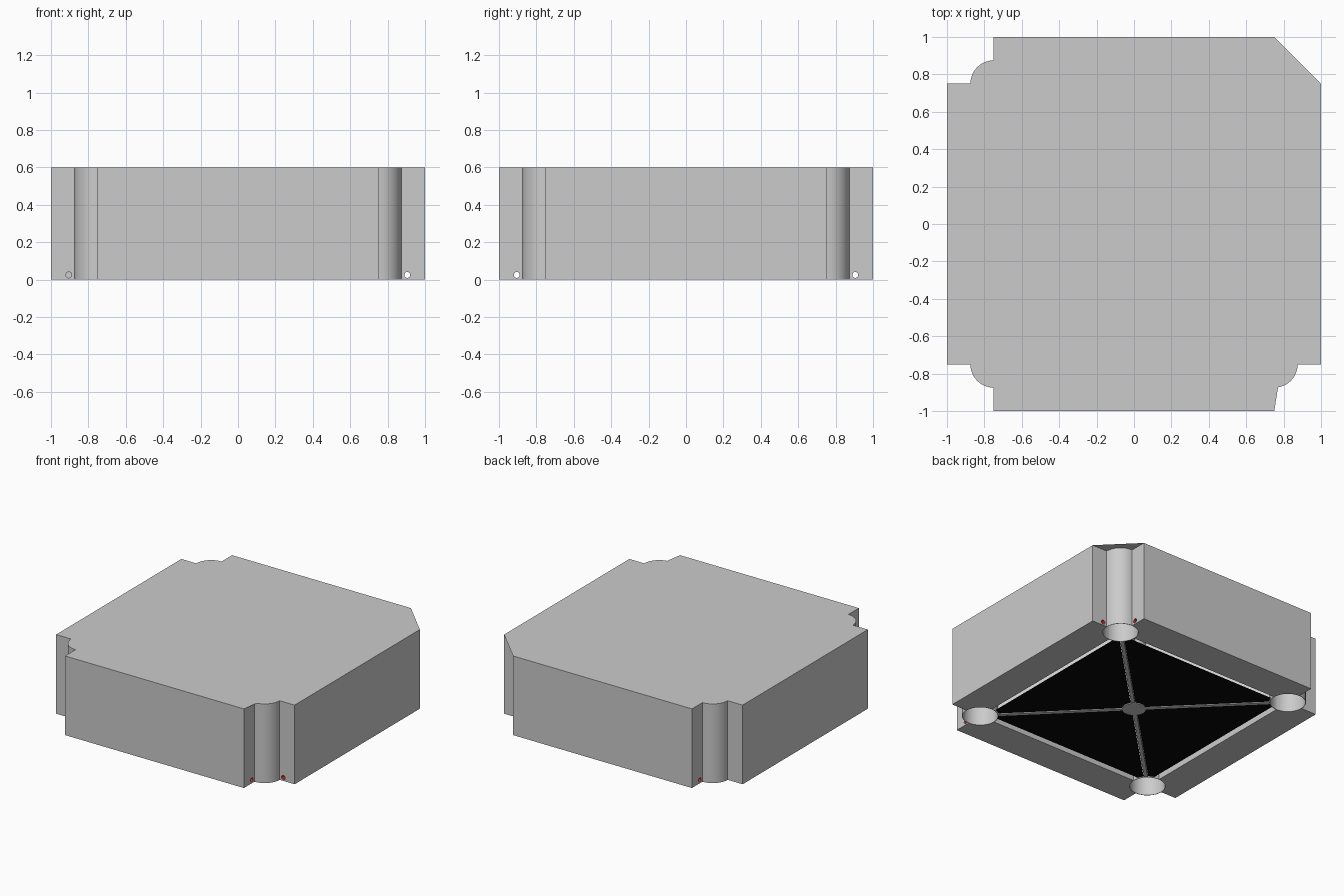
import bpy, bmesh
from math import cos, sin, pi
from mathutils import Matrix, Vector

if "Cube" in bpy.data.objects:
    bpy.data.objects.remove(bpy.data.objects["Cube"])

H, P, R = 0.6, 0.75, 0.125          # height, post offset, post radius
DEPTH = 0.59                        # hollow underside
CORNERS = [(1, 1), (-1, 1), (-1, -1), (1, -1)]


def material(name, col):
    m = bpy.data.materials.new(name)
    m.diffuse_color = col
    m.use_nodes = True
    m.node_tree.nodes["Principled BSDF"].inputs["Base Color"].default_value = m.diffuse_color
    return m


def finish(name, bm, mat=None):
    me = bpy.data.meshes.new(name)
    bm.to_mesh(me)
    bm.free()
    ob = bpy.data.objects.new(name, me)
    bpy.context.collection.objects.link(ob)
    if mat:
        me.materials.append(mat)
    return ob


def prism(name, pts, z0, z1, mat=None):
    bm = bmesh.new()
    f = bm.faces.new([bm.verts.new((x, y, z0)) for x, y in pts])
    if z1 > z0:
        ext = bmesh.ops.extrude_face_region(bm, geom=[f])
        vs = [g for g in ext["geom"] if isinstance(g, bmesh.types.BMVert)]
        bmesh.ops.translate(bm, verts=vs, vec=(0, 0, z1 - z0))
        bmesh.ops.recalc_face_normals(bm, faces=bm.faces)
    return finish(name, bm, mat)


def rod(name, a, b, r, caps=True, seg=16, mat=None):
    a, b = Vector(a), Vector(b)
    bm = bmesh.new()
    rot = (b - a).to_track_quat('Z', 'Y').to_matrix().to_4x4()
    bmesh.ops.create_cone(bm, cap_ends=caps, segments=seg, radius1=r, radius2=r,
                          depth=(b - a).length,
                          matrix=Matrix.Translation((a + b) / 2) @ rot)
    return finish(name, bm, mat)


def cut(ob, cutters):
    bpy.context.view_layer.objects.active = ob
    for c in cutters:
        m = ob.modifiers.new("cut", 'BOOLEAN')
        m.operation, m.object, m.solver = 'DIFFERENCE', c, 'EXACT'
        bpy.ops.object.modifier_apply(modifier=m.name)


def smooth(ob):
    bpy.ops.object.select_all(action='DESELECT')
    ob.select_set(True)
    bpy.context.view_layer.objects.active = ob
    bpy.ops.object.shade_smooth_by_angle(angle=0.5)


black = material("black", (0.002, 0.002, 0.002, 1))
red = material("red", (0.6, 0.03, 0.02, 1))


def arc(q):
    # quarter of the round post in corner q
    a0 = q * pi / 2
    cx, cy = CORNERS[q]
    return [(P * cx + R * cos(a0 + i * pi / 16), P * cy + R * sin(a0 + i * pi / 16))
            for i in range(9)]


# Notched body with round corner posts
outline = []
for q, (cx, cy) in enumerate(CORNERS):
    first, last = ((cx, P * cy), (P * cx, cy)) if q % 2 == 0 else ((P * cx, cy), (cx, P * cy))
    outline += [first] + arc(q) + [last]
body = prism("body", outline, 0, H)

# Cutters: hollow underside, post sockets, side tunnels
hollow = prism("hollow_cutter", [(P * a, P * b) for a, b in CORNERS], -0.1, DEPTH)
sockets = [rod("socket_cutter", (P * a, P * b, -0.1), (P * a, P * b, DEPTH), R - 0.003, seg=32)
           for a, b in CORNERS]
T, TZ = 0.905, 0.025
tunnels = [((T, -1, TZ), (T, 1, TZ)), ((-1, T, TZ), (1, T, TZ)), ((-1, -T, TZ), (1, -T, TZ))]
drills = [rod("tunnel_cutter", a, b, 0.016) for a, b in tunnels]
drills.append(rod("tunnel_cutter", (-T, -1, TZ), (-T, -0.6, TZ), 0.016))
cut(body, [hollow] + sockets + drills)
smooth(body)

# Red tunnel linings
for a, b in tunnels:
    k = [Vector([c if abs(c) < 1 else c * P for c in p]) for p in (a, b)]
    smooth(rod("tunnel_lining", k[0], k[1], 0.0155, caps=False, mat=red))

# Post tubes, diagonal ribs and hub inside the hollow
for a, b in CORNERS:
    tube = rod("post_tube", (P * a, P * b, 0), (P * a, P * b, DEPTH), R, seg=32)
    cut(tube, sockets)
    smooth(tube)
    d, w = Vector((a, b)).normalized(), 0.013
    n = Vector((-d.y, d.x)) * w
    e = d * (P * 2 ** 0.5 - R + 0.001)
    prism("rib", [tuple(v) for v in (n, -n, e - n, e + n)], 0.002, DEPTH)
smooth(rod("hub", (0, 0, 0), (0, 0, DEPTH), 0.083, seg=32))

# Four black plates closing the bays between the ribs
clear = [rod("clearance_cutter", (P * a, P * b, -0.1), (P * a, P * b, 0.1), R + 0.004, seg=32)
         for a, b in CORNERS]
clear.append(rod("clearance_cutter", (0, 0, -0.1), (0, 0, 0.1), 0.084, seg=32))
edge, gap = P - 0.04, 0.024
for i in range(4):
    pts = [(0, gap), (edge - gap, edge), (gap - edge, edge)]
    rot = Matrix.Rotation(i * pi / 2, 2)
    plate = prism("bottom_plate", [tuple(rot @ Vector(p)) for p in pts], 0.006, 0.012, black)
    cut(plate, clear)

# Thin top covers over the two right-hand notches
prism("back_corner_cover", [(1, P), (P, 1)] + arc(0)[::-1], H, H)
prism("front_corner_cover", [(P, -1), (P + 0.02, -P - R + 0.002), (P, -P - R)], H, H)

for c in [hollow] + sockets + drills + clear:
    bpy.data.objects.remove(c)
